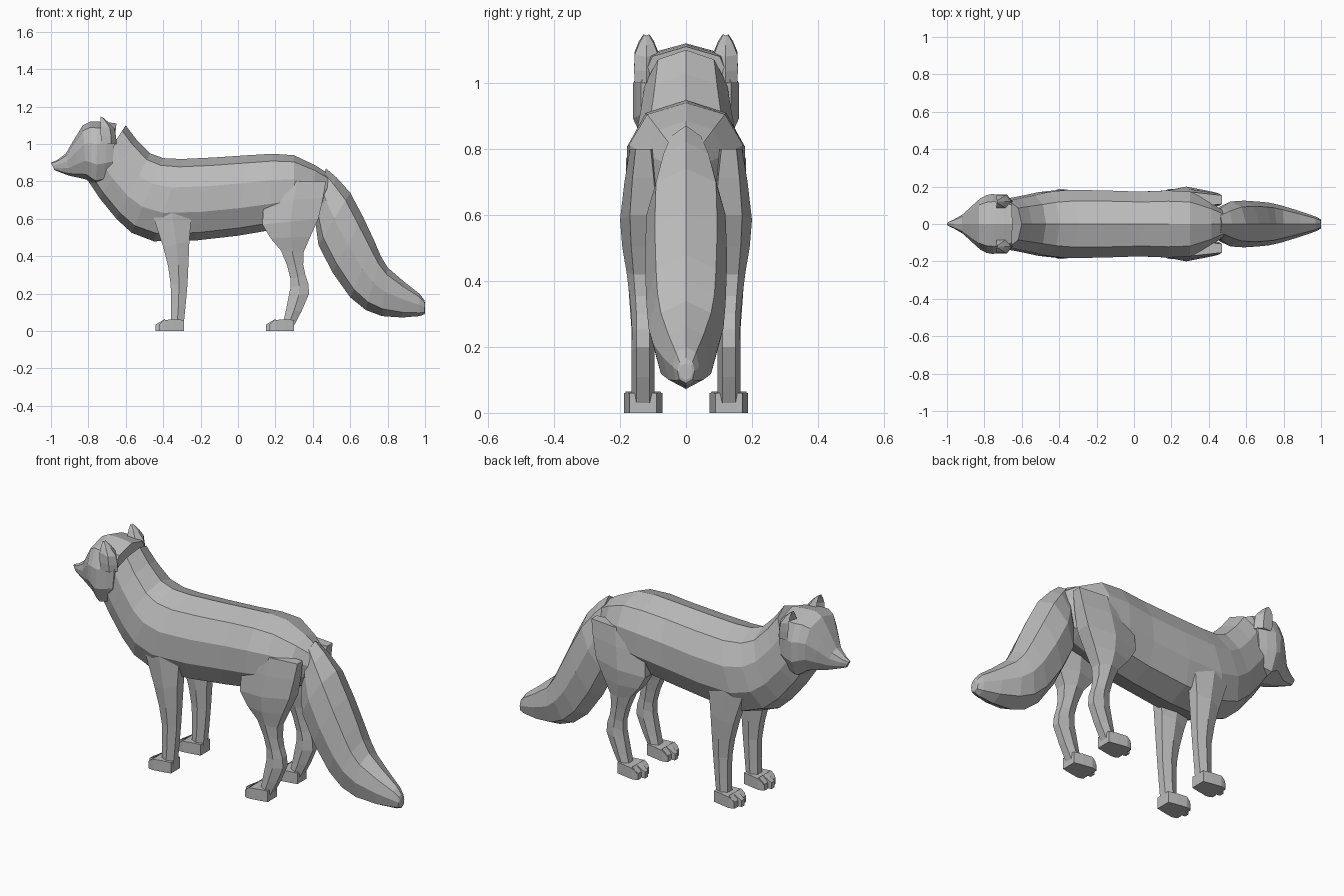
import bpy
import bmesh
from math import cos, sin, pi, copysign
from mathutils import Vector

cube = bpy.data.objects.get("Cube")
if cube:
    bpy.data.objects.remove(cube, do_unlink=True)

fur = bpy.data.materials.new("plain_grey")
fur.use_nodes = True
fur.diffuse_color = (.5, .5, .5, 1)
fur.node_tree.nodes["Principled BSDF"].inputs["Base Color"].default_value = fur.diffuse_color


def add_midpoints(stations):
    """Insert one smoothly interpolated station between each neighbouring pair."""
    points = [Vector(station) for station in stations]
    points = [points[0], *points, points[-1]]
    result = [points[0]]
    for before, start, end, after in zip(points, points[1:], points[2:], points[3:]):
        result += [((start + end) * 9 - before - after) / 16, end]
    return result


def cross_section(sides, power, flat, hollow):
    """Rounded ring as (share of the way from first edge to second, share of width).
    A flat ring has a face instead of a corner at both edges."""
    ring = []
    for k in range(sides):
        angle = 2 * pi * (k + flat / 2) / sides
        reach = cos(angle) / (cos(pi / sides) if flat else 1)
        width = copysign(abs(sin(angle)) ** power, sin(angle))
        ring.append(((1 - reach) / 2, width))
    if hollow:
        ring[0] = (hollow, 0)
    return ring


def loft(name, stations, sides, power=.8, flat=False, hollow=0, y=0, side=1):
    """Skin rings; a station is first edge x, z, second edge x, z, and half width."""
    section = cross_section(sides, power, flat, hollow)
    bm = bmesh.new()
    rings = []
    for first_x, first_z, second_x, second_z, width in add_midpoints(stations):
        first = Vector((first_x, side * y, first_z))
        second = Vector((second_x, side * y, second_z))
        across = Vector((0, side * width, 0))
        rings.append([bm.verts.new(first.lerp(second, t) + across * w)
                      for t, w in section])
    for ring, following in zip(rings, rings[1:]):
        for i in range(sides):
            bm.faces.new((ring[i - 1], ring[i], following[i], following[i - 1]))
    bm.faces.new(rings[0])
    bm.faces.new(rings[-1])
    bmesh.ops.recalc_face_normals(bm, faces=bm.faces)
    mesh = bpy.data.meshes.new(name)
    bm.to_mesh(mesh)
    bm.free()
    mesh.materials.append(fur)
    bpy.context.collection.objects.link(bpy.data.objects.new(name, mesh))


def paw(name, heel, side):
    """Flat-soled paw with three raised toes pointing to -x."""
    ball = heel - .1
    loft(name, [(heel, .06, heel, 0, .045),
                (ball, .06, ball, 0, .065),
                (ball - .03, .03, ball - .03, 0, .055)],
         sides=4, power=.3, flat=True, y=.13, side=side)
    for toe, offset in (("inner", -.035), ("middle", 0), ("outer", .035)):
        tip = ball - .05 + abs(offset) / 2
        loft(f"{name}_{toe}_toe", [(ball, .065, ball, 0, .02),
                                   (tip, .035, tip, 0, .015)],
             sides=4, power=.3, flat=True, y=.13 + offset, side=side)


# Neck, chest and trunk
loft("torso", [
    (-.6, 1.1, -.8, .8, .13),
    (-.47, .95, -.65, .6, .16),
    (-.3, .92, -.45, .48, .19),
    (.05, .94, 0, .51, .18),
    (.3, .94, .3, .57, .18),
    (.5, .83, .44, .62, .07)], sides=10)

# Head with tapering snout
loft("head", [
    (-1, .9, -.98, .86, .01),
    (-.92, .95, -.9, .83, .055),
    (-.83, 1.1, -.81, .81, .14),
    (-.75, 1.12, -.76, .77, .165),
    (-.65, 1.11, -.68, .8, .14)], sides=10, power=.6)

# Bushy hanging tail
loft("tail", [
    (.47, .87, .42, .66, .06),
    (.6, .74, .43, .46, .12),
    (.73, .48, .6, .18, .12),
    (.8, .34, .77, .08, .1),
    (.97, .2, .97, .08, .04),
    (1, .15, 1, .1, .02)], sides=8)

# Paired parts
for label, side in (("left", -1), ("right", 1)):
    loft(f"front_leg_{label}", [
        (-.5, .74, -.24, .74, .05),
        (-.4, .45, -.26, .48, .05),
        (-.36, .25, -.27, .25, .035),
        (-.36, .04, -.29, .04, .035)],
        sides=6, flat=True, y=.13, side=side)
    loft(f"hind_leg_{label}", [
        (.16, .8, .47, .8, .04),
        (.13, .57, .43, .6, .07),
        (.23, .43, .35, .42, .05),
        (.28, .28, .36, .3, .035),
        (.27, .18, .38, .2, .035),
        (.24, .04, .3, .03, .035)],
        sides=6, flat=True, y=.13, side=side)
    paw(f"front_paw_{label}", -.29, side)
    paw(f"hind_paw_{label}", .3, side)
    # Cupped ear, open to the front
    loft(f"ear_{label}", [
        (-.76, 1, -.65, 1, .04),
        (-.76, 1.1, -.66, 1.08, .04),
        (-.74, 1.15, -.72, 1.14, .01)],
        sides=6, hollow=.6, y=.12, side=side)
